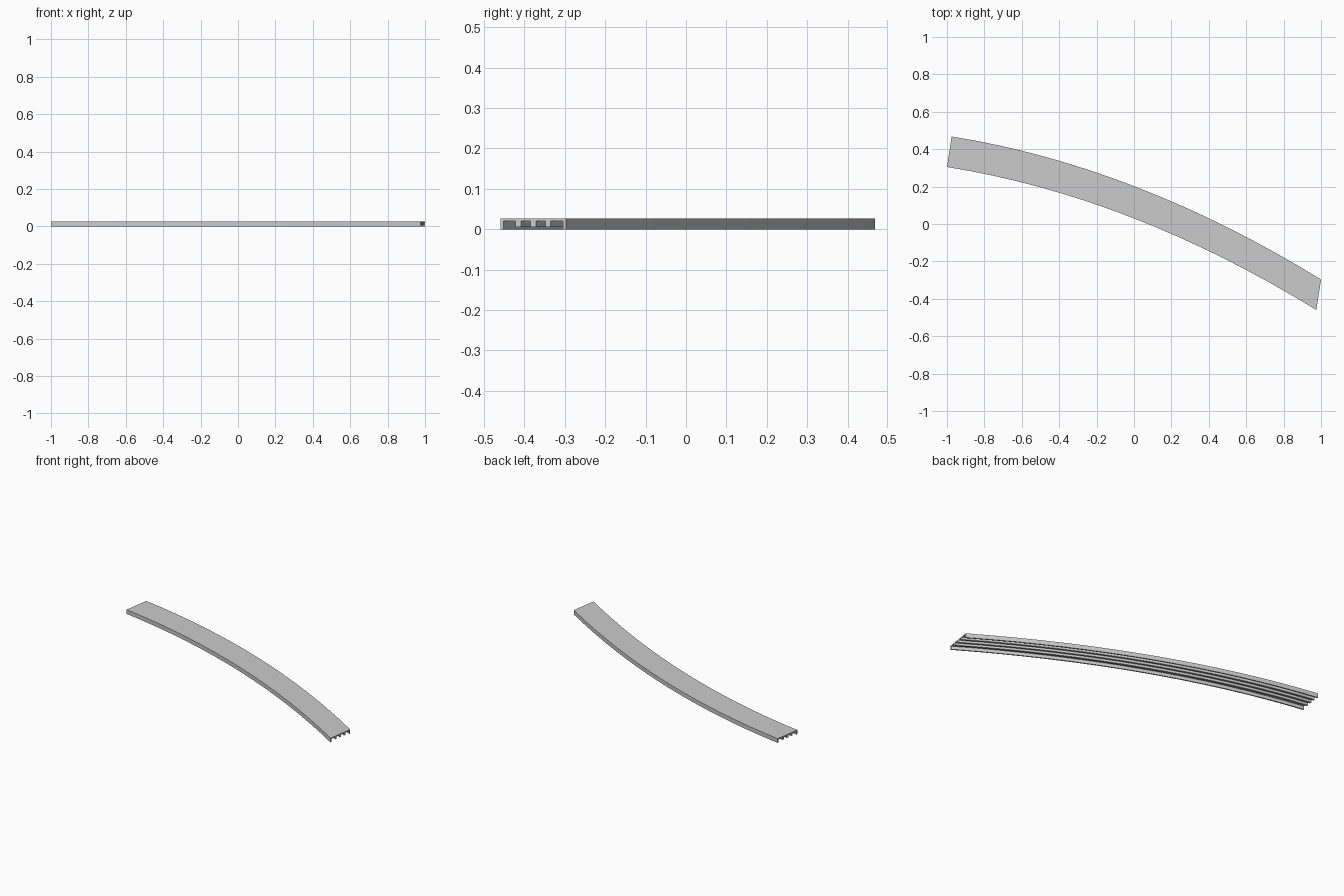
import bpy, bmesh

if "Cube" in bpy.data.objects:
    bpy.data.objects.remove(bpy.data.objects["Cube"])

STEPS = 16
# Across-beam direction: the section keeps its heading along the sweep
DX, DY = 0.025, 0.163


def path(t):
    x = -1 + 1.975 * t
    return x, 0.030 - 0.390 * x - 0.1152 * x * x


# Comb section (position across 0..1, height): plate, outer flanges, ribs
H, PLATE, RIB = 0.027, 0.020, 0.006
section = [(0, H), (0, 0), (0.05, 0), (0.05, PLATE)]
for c in (0.275, 0.5, 0.725):
    section += [(c - 0.04, PLATE), (c - 0.04, RIB), (c + 0.04, RIB), (c + 0.04, PLATE)]
section += [(0.95, PLATE), (0.95, 0), (1, 0), (1, H)]

# Sweep the section along the curve
bm = bmesh.new()
rings = []
for i in range(STEPS + 1):
    x, y = path(i / STEPS)
    rings.append([bm.verts.new((x + DX * v, y + DY * v, z)) for v, z in section])
n = len(section)
for a, b in zip(rings, rings[1:]):
    for j in range(n):
        k = (j + 1) % n
        bm.faces.new((a[j], a[k], b[k], b[j]))
bm.faces.new(rings[0])
bm.faces.new(rings[-1])
bmesh.ops.recalc_face_normals(bm, faces=bm.faces)

mesh = bpy.data.meshes.new("curved_ribbed_beam")
bm.to_mesh(mesh)
bm.free()
beam = bpy.data.objects.new("curved_ribbed_beam", mesh)
bpy.context.collection.objects.link(beam)
bpy.context.view_layer.objects.active = beam
beam.select_set(True)
bpy.ops.object.shade_smooth_by_angle()
